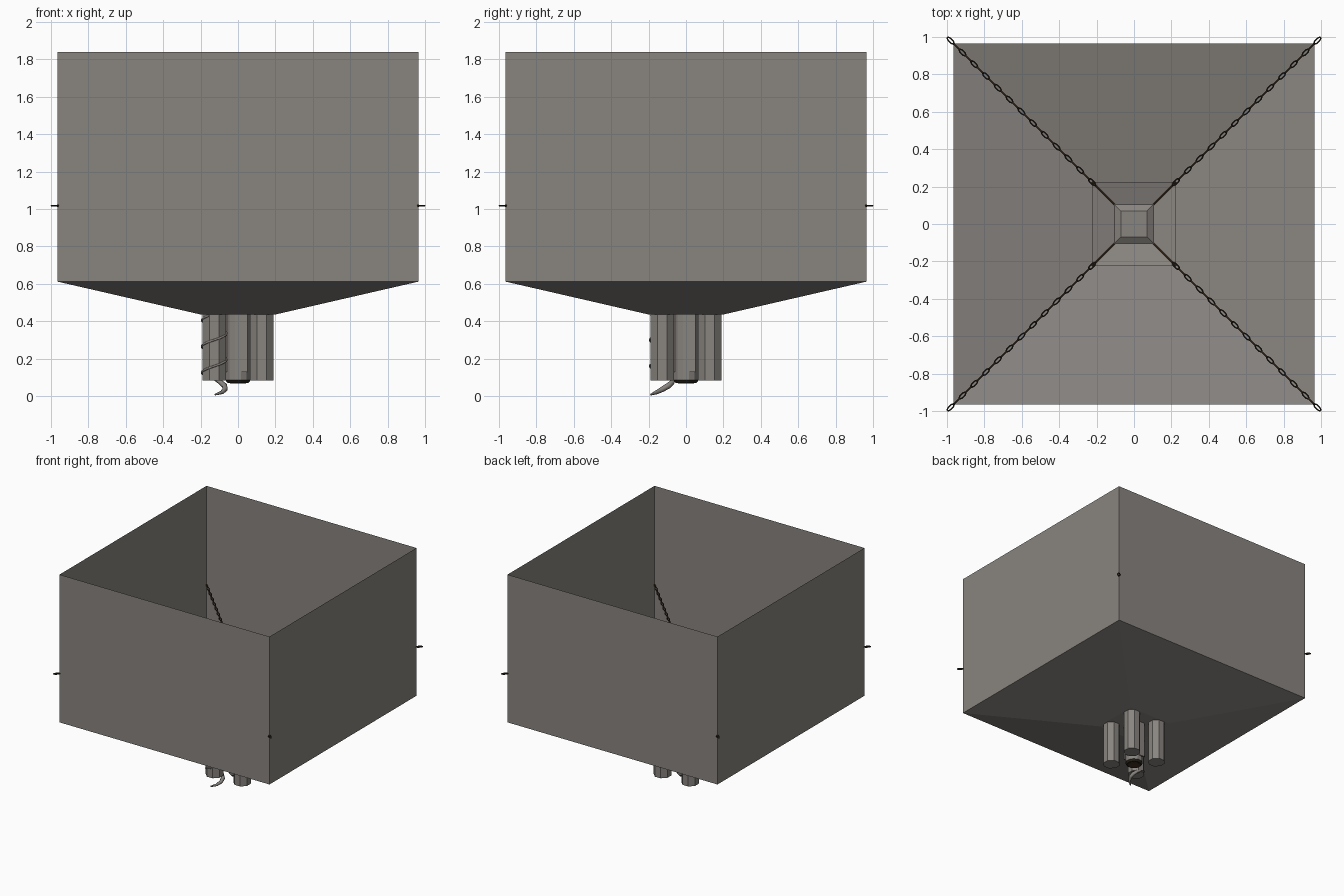
import bpy, bmesh, math
from mathutils import Vector, Matrix

if "Cube" in bpy.data.objects:
    bpy.data.objects.remove(bpy.data.objects["Cube"])


def material(name, rgb):
    m = bpy.data.materials.new(name)
    m.diffuse_color = (*rgb, 1)
    m.use_nodes = True
    m.node_tree.nodes["Principled BSDF"].inputs["Base Color"].default_value = m.diffuse_color
    return m


STONE = material("grey_stone", (0.25, 0.232, 0.215))
IRON = material("dark_iron", (0.022, 0.018, 0.012))
RUST = material("rusty_brown", (0.055, 0.03, 0.014))


def make(name, bm, mat):
    bmesh.ops.remove_doubles(bm, verts=bm.verts, dist=1e-5)
    me = bpy.data.meshes.new(name)
    bm.to_mesh(me)
    bm.free()
    me.materials.append(mat)
    ob = bpy.data.objects.new(name, me)
    bpy.context.collection.objects.link(ob)
    return ob


def square_rings(name, rings, mat, cap=True):
    """Sheet through stacked squares given as (half width, z)."""
    bm = bmesh.new()
    loops = [[bm.verts.new((sx * h, sy * h, z)) for sx, sy in
              ((-1, -1), (1, -1), (1, 1), (-1, 1))] for h, z in rings]
    for a, b in zip(loops, loops[1:]):
        for i in range(4):
            j = (i + 1) % 4
            bm.faces.new((a[i], a[j], b[j], b[i]))
    if cap:
        bm.faces.new(loops[0])
    bm.normal_update()
    return make(name, bm, mat)


def cylinder(name, x, y, r, z0, z1, sides, mat, r0=None):
    bm = bmesh.new()
    bmesh.ops.create_cone(bm, cap_ends=True, segments=sides, radius1=r0 or r,
                          radius2=r, depth=z1 - z0,
                          matrix=Matrix.Translation((x, y, (z0 + z1) / 2))
                          @ Matrix.Rotation(math.pi / sides, 4, 'Z'))
    return make(name, bm, mat)


# Open box with a shallow funnel floor
square_rings("hopper_box", [(0.195, 0.435), (0.965, 0.612), (0.965, 1.84)], STONE)

# Square dish held in the middle by the chains
square_rings("hanging_dish", [(0.07, 0.99), (0.105, 0.965), (0.225, 1.0)], STONE)

# Four faceted pipes under the floor
for i, (sx, sy) in enumerate(((-1, -1), (1, -1), (1, 1), (-1, 1))):
    cylinder(f"pipe_{i + 1}", sx * 0.127, sy * 0.127, 0.068, 0.082, 0.445, 8, STONE)

# Central spout, its dark mouth and four side plates
cylinder("central_spout", 0, 0, 0.066, 0.082, 0.445, 12, STONE)
cylinder("spout_lip", 0, 0, 0.07, 0.07, 0.085, 12, IRON, 0.058)
cylinder("spout_mouth", 0, 0, 0.045, 0.067, 0.072, 12, RUST)
for k in range(4):
    bm = bmesh.new()
    bmesh.ops.create_cube(bm, size=1, matrix=Matrix.Rotation(k * math.pi / 2, 4, 'Z')
                          @ Matrix.Translation((0.025, -0.065, 0.285))
                          @ Matrix.Diagonal((0.05, 0.012, 0.31, 1)))
    make(f"spout_plate_{k + 1}", bm, STONE)


# Chains: elongated links, alternately lying flat and standing on edge
def add_link(bm, frame, half_len=0.029, half_wid=0.013, wire=0.0045, n=12, m=5):
    rows = []
    for i in range(n):
        a = 2 * math.pi * i / n
        c, s = math.cos(a), math.sin(a)
        row = []
        for j in range(m):
            b = 2 * math.pi * j / m
            k = wire * math.cos(b)
            row.append(bm.verts.new(frame @ Vector((
                c * (half_len - wire + k), s * (half_wid - wire + k), wire * math.sin(b)))))
        rows.append(row)
    for i in range(n):
        for j in range(m):
            p, q, jj = rows[i], rows[(i + 1) % n], (j + 1) % m
            bm.faces.new((p[j], q[j], q[jj], p[jj]))


LINKS = 25
for k in range(4):
    turn = Matrix.Rotation(math.radians(45 + 90 * k), 4, 'Z')
    for part, mat in ((0, IRON), (1, RUST)):
        bm = bmesh.new()
        for i in range(part, LINKS, 2):
            t = i / (LINKS - 1)
            d = (0.98 + (0.225 - 0.98) * t) * math.sqrt(2)
            add_link(bm, turn @ Matrix.Translation((d, 0, 1.018 - 0.016 * t))
                     @ Matrix.Rotation(part * math.pi / 2, 4, 'X'))
        make(f"chain_{k + 1}_{'edge' if part else 'flat'}_links", bm, mat)
    # thin strap from the dish corner down to its middle
    a, b = Vector((0.225 * 2 ** 0.5, 0, 1.002)), Vector((0.105 * 2 ** 0.5, 0, 0.967))
    bm = bmesh.new()
    bmesh.ops.create_cone(bm, segments=5, radius1=0.004, radius2=0.004,
                          depth=(b - a).length, cap_ends=True,
                          matrix=turn @ Matrix.Translation((a + b) / 2)
                          @ (b - a).to_track_quat('Z', 'Y').to_matrix().to_4x4())
    make(f"dish_strap_{k + 1}", bm, RUST)

# Tendril coiled round the front left pipe, with a curled tapering tip
path = []
for i in range(49):
    z = 0.43 - (0.43 - 0.09) * i / 48
    a = math.pi / 2 + 2 * math.pi * (z - 0.09) / 0.14
    path.append((-0.127 + 0.066 * math.cos(a), -0.127 + 0.066 * math.sin(a), z, 0.5))
path += [(-0.095, -0.072, 0.075, 1.1), (-0.072, -0.095, 0.055, 1.3),
         (-0.068, -0.125, 0.037, 1.2), (-0.085, -0.158, 0.02, 0.9),
         (-0.122, -0.188, 0.008, 0.4)]
cu = bpy.data.curves.new("coiled_tendril", 'CURVE')
cu.dimensions = '3D'
cu.bevel_depth = 0.012
cu.bevel_resolution = 1
cu.use_fill_caps = True
sp = cu.splines.new('POLY')
sp.points.add(len(path) - 1)
for p, (x, y, z, r) in zip(sp.points, path):
    p.co = (x, y, z, 1)
    p.radius = r
cu.materials.append(STONE)
bpy.context.collection.objects.link(bpy.data.objects.new("coiled_tendril", cu))
